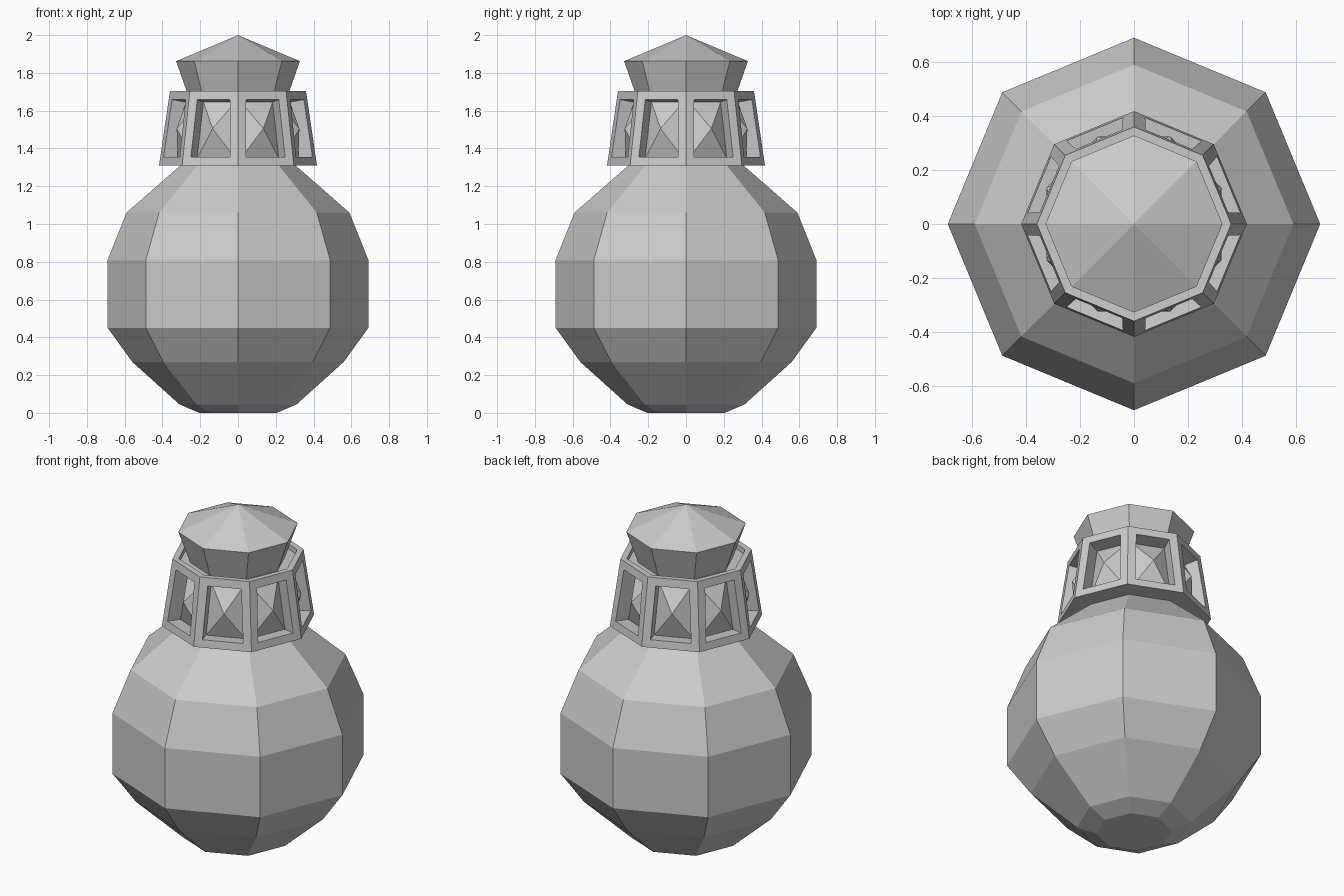
import bpy, bmesh
from math import sin, cos, tau
from mathutils import Vector

SIDES = 8

cube = bpy.data.objects.get("Cube")
if cube:
    bpy.data.objects.remove(cube, do_unlink=True)

grey = bpy.data.materials.new("stone grey")
grey.use_nodes = True
colour = (0.6, 0.6, 0.6, 1)
grey.diffuse_color = colour
grey.node_tree.nodes["Principled BSDF"].inputs["Base Color"].default_value = colour


def lathe(bm, profile):
    """Stack octagonal rings, joined by flat faces and capped at both ends."""
    rings = []
    for r, z in profile:
        n = SIDES if r else 1
        rings.append([bm.verts.new((r * cos(tau * i / SIDES), r * sin(tau * i / SIDES), z))
                      for i in range(n)])
    walls = []
    for a, b in zip(rings, rings[1:]):
        for i in range(SIDES):
            j = (i + 1) % SIDES
            top = [b[j], b[i]] if len(b) > 1 else [b[0]]
            walls.append(bm.faces.new([a[i], a[j]] + top))
    bm.faces.new(rings[0][::-1])
    if len(rings[-1]) > 1:
        bm.faces.new(rings[-1])
    bm.normal_update()
    return walls


def finish(bm, name):
    mesh = bpy.data.meshes.new(name)
    bm.to_mesh(mesh)
    bm.free()
    mesh.materials.append(grey)
    bpy.context.collection.objects.link(bpy.data.objects.new(name, mesh))


# Rounded faceted body
bm = bmesh.new()
lathe(bm, [(0.205, 0), (0.31, 0.045), (0.56, 0.27), (0.69, 0.45),
           (0.69, 0.81), (0.59, 1.06), (0.305, 1.31), (0.28, 1.33)])
finish(bm, "body")

# Collar with a recessed window and a pyramid stud in each side
bm = bmesh.new()
sides = lathe(bm, [(0.418, 1.31), (0.36, 1.705)])
bmesh.ops.inset_individual(bm, faces=sides, thickness=0.065, depth=0)
for face in sides:
    normal = face.normal.copy()
    centre = face.calc_center_median()
    bmesh.ops.inset_individual(bm, faces=[face], thickness=0.004, depth=-0.08)
    stud = bmesh.ops.poke(bm, faces=[face])
    stud["verts"][0].co = centre - normal * 0.008
# Shallow well around the foot of the cap
lid = max(bm.faces, key=lambda f: f.calc_center_median().z)
bmesh.ops.inset_individual(bm, faces=[lid], thickness=0.035, depth=0)
bmesh.ops.translate(bm, verts=lid.verts, vec=Vector((0, 0, -0.001)))
well = bmesh.ops.extrude_face_region(bm, geom=[lid])
moved = [v for v in well["geom"] if isinstance(v, bmesh.types.BMVert)]
bmesh.ops.translate(bm, verts=moved, vec=Vector((0, 0, -0.03)))
bmesh.ops.delete(bm, geom=[lid], context='FACES_ONLY')
finish(bm, "collar")

# Flared cap with a pointed top
bm = bmesh.new()
lathe(bm, [(0.26, 1.67), (0.328, 1.862), (0, 2)])
finish(bm, "cap")
